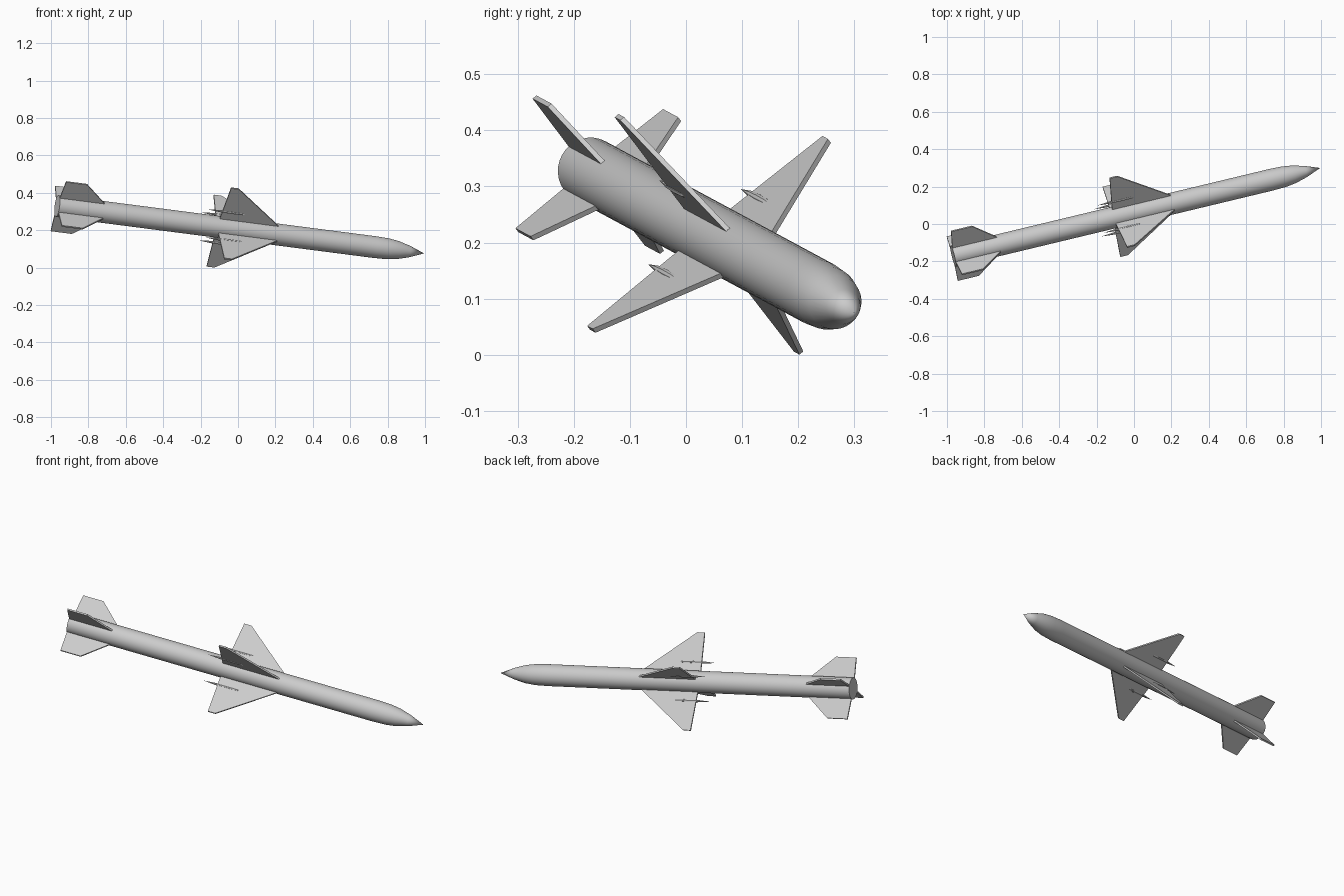
import bpy, bmesh, math
from mathutils import Matrix, Vector

if "Cube" in bpy.data.objects:
    bpy.data.objects.remove(bpy.data.objects["Cube"])

# local frame: x along the body axis, y and z along the two fin planes
d = Vector((1, 0.24, -0.1293)).normalized()
e1 = Vector((0, 0.2145, 0.164))
e1 = (e1 - d * e1.dot(d)).normalized()
e2 = d.cross(e1)
frame = Matrix((d, e1, e2)).transposed().to_4x4()
frame.translation = Vector((0, 0.0606, 0.204))
K = d.x  # converts x readings to distance along the axis


def make_object(name, bm, smooth=False):
    bmesh.ops.recalc_face_normals(bm, faces=bm.faces)
    mesh = bpy.data.meshes.new(name)
    bm.to_mesh(mesh)
    bm.free()
    ob = bpy.data.objects.new(name, mesh)
    bpy.context.collection.objects.link(ob)
    if smooth:
        bpy.ops.object.select_all(action='DESELECT')
        ob.select_set(True)
        bpy.context.view_layer.objects.active = ob
        bpy.ops.object.shade_smooth_by_angle(angle=math.radians(30))
    return ob


def lathe(name, profile, sides):
    """Revolve (x, radius) points about the x axis."""
    bm = bmesh.new()
    rings = []
    for x, r in profile:
        n = sides if r > 0 else 1
        rings.append([bm.verts.new((x, r * math.cos(2 * math.pi * i / sides),
                                    r * math.sin(2 * math.pi * i / sides))) for i in range(n)])
    for a, b in zip(rings, rings[1:]):
        for i in range(sides):
            j = (i + 1) % sides
            q = [a[i % len(a)], a[j % len(a)], b[j % len(b)], b[i % len(b)]]
            bm.faces.new(list(dict.fromkeys(q)))
    for ring in (rings[0], rings[-1]):
        if len(ring) > 2:
            bm.faces.new(ring)
    return make_object(name, bm, True)


def fin(name, outline, thick):
    """Flat plate in the x-y plane, thickened both ways."""
    bm = bmesh.new()
    low = [bm.verts.new((x, y, -thick / 2)) for x, y in outline]
    face = bm.faces.new(low)
    out = bmesh.ops.extrude_face_region(bm, geom=[face])
    top = [v for v in out['geom'] if isinstance(v, bmesh.types.BMVert)]
    bmesh.ops.translate(bm, verts=top, vec=(0, 0, thick))
    return make_object(name, bm)


# body with pointed nose
R = 0.0585
body = lathe("body", [(-0.967 / K, R), (0.73 / K, R), (0.83, 0.056), (0.885, 0.0485),
                      (0.95, 0.031), (1.032, 0)], 32)
body.matrix_world = frame

# four wings, tail fins and wing pods around the axis
wing = [(-0.112 / K, 0.04), (0.225 / K, 0.04), (-0.102 / K + 0.042, 0.271), (-0.102 / K, 0.271)]
tail = [(-0.967 / K, 0.04), (-0.708 / K, 0.04), (-0.96 / K + 0.116, 0.170), (-0.96 / K, 0.170)]
pod = [(-0.195, 0), (-0.12, 0.0065), (-0.06, 0.008), (0.0, 0.007), (0.034, 0)]
for i in range(4):
    place = frame @ Matrix.Rotation(i * math.pi / 2, 4, 'X')
    fin(f"wing_{i + 1}", wing, 0.009).matrix_world = place
    fin(f"tail_fin_{i + 1}", tail, 0.009).matrix_world = place
    lathe(f"wing_pod_{i + 1}", pod, 8).matrix_world = place @ Matrix.Translation((0, 0.107, 0))
